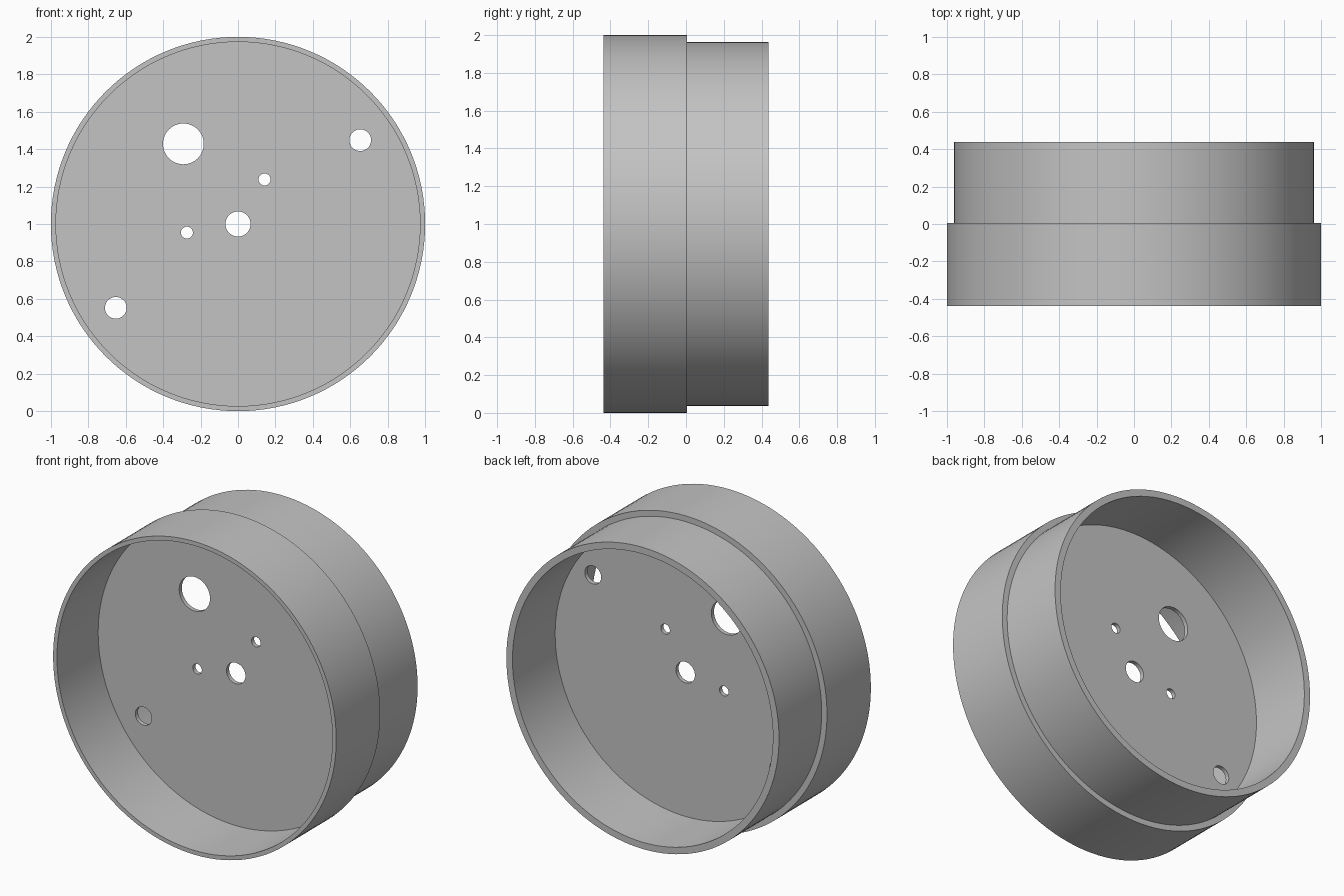
import bpy, bmesh, math
from mathutils import Matrix, Vector

default = bpy.data.objects.get("Cube")
if default:
    bpy.data.objects.remove(default, do_unlink=True)

CENTRE_Z = 1.0
SEGMENTS = 128

grey = bpy.data.materials.new("plain grey")
grey.use_nodes = True
colour = (0.55, 0.55, 0.55, 1.0)
grey.diffuse_color = colour
grey.node_tree.nodes["Principled BSDF"].inputs["Base Color"].default_value = colour


def new_object(name, bm):
    bmesh.ops.recalc_face_normals(bm, faces=bm.faces)
    mesh = bpy.data.meshes.new(name)
    bm.to_mesh(mesh)
    bm.free()
    obj = bpy.data.objects.new(name, mesh)
    bpy.context.collection.objects.link(obj)
    mesh.materials.append(grey)
    return obj


def lathe(name, profile):
    """Spin a closed (radius, y) profile about the front-to-back axis."""
    bm = bmesh.new()
    verts = [bm.verts.new((r, y, CENTRE_Z)) for r, y in profile]
    edges = [bm.edges.new((a, b)) for a, b in zip(verts, verts[1:] + verts[:1])]
    bmesh.ops.spin(bm, geom=verts + edges, cent=(0, 0, CENTRE_Z), axis=(0, 1, 0),
                   angle=math.tau, steps=SEGMENTS, use_duplicate=False)
    bmesh.ops.remove_doubles(bm, verts=bm.verts, dist=0.0001)
    return new_object(name, bm)


# Stepped drum: wide front cup, narrower back cup, thin web with a centre hole
front, back = -0.437, 0.437
step, web_front = 0.006, -0.021
hub, outer, front_bore = 0.067, 1.0, 0.973
spigot, back_bore = 0.963, 0.92
drum = lathe("stepped_drum", [
    (hub, web_front), (front_bore, web_front), (front_bore, front),
    (outer, front), (outer, step), (spigot, step),
    (spigot, back), (back_bore, back), (back_bore, step), (hub, step)])

# Holes through the web: x, height from the centre, radius
holes = [(-0.292, 0.428, 0.109),
         (0.653, 0.448, 0.058), (-0.653, -0.448, 0.058),
         (0.142, 0.238, 0.032), (-0.273, -0.046, 0.032)]
bm = bmesh.new()
for x, height, radius in holes:
    place = Matrix.Translation(Vector((x, 0, CENTRE_Z + height)))
    bmesh.ops.create_cone(bm, cap_ends=True, segments=48, radius1=radius,
                          radius2=radius, depth=0.2,
                          matrix=place @ Matrix.Rotation(math.pi / 2, 4, "X"))
cutter = new_object("hole_cutter", bm)
cutter.hide_render = True

cut = drum.modifiers.new("web holes", "BOOLEAN")
cut.operation = "DIFFERENCE"
cut.solver = "EXACT"
cut.object = cutter

# Bake the holes, then drop the cutter
bpy.ops.object.select_all(action="DESELECT")
drum.select_set(True)
bpy.context.view_layer.objects.active = drum
bpy.ops.object.modifier_apply(modifier=cut.name)
bpy.data.objects.remove(cutter, do_unlink=True)
bpy.ops.object.shade_smooth_by_angle(angle=math.radians(30))
